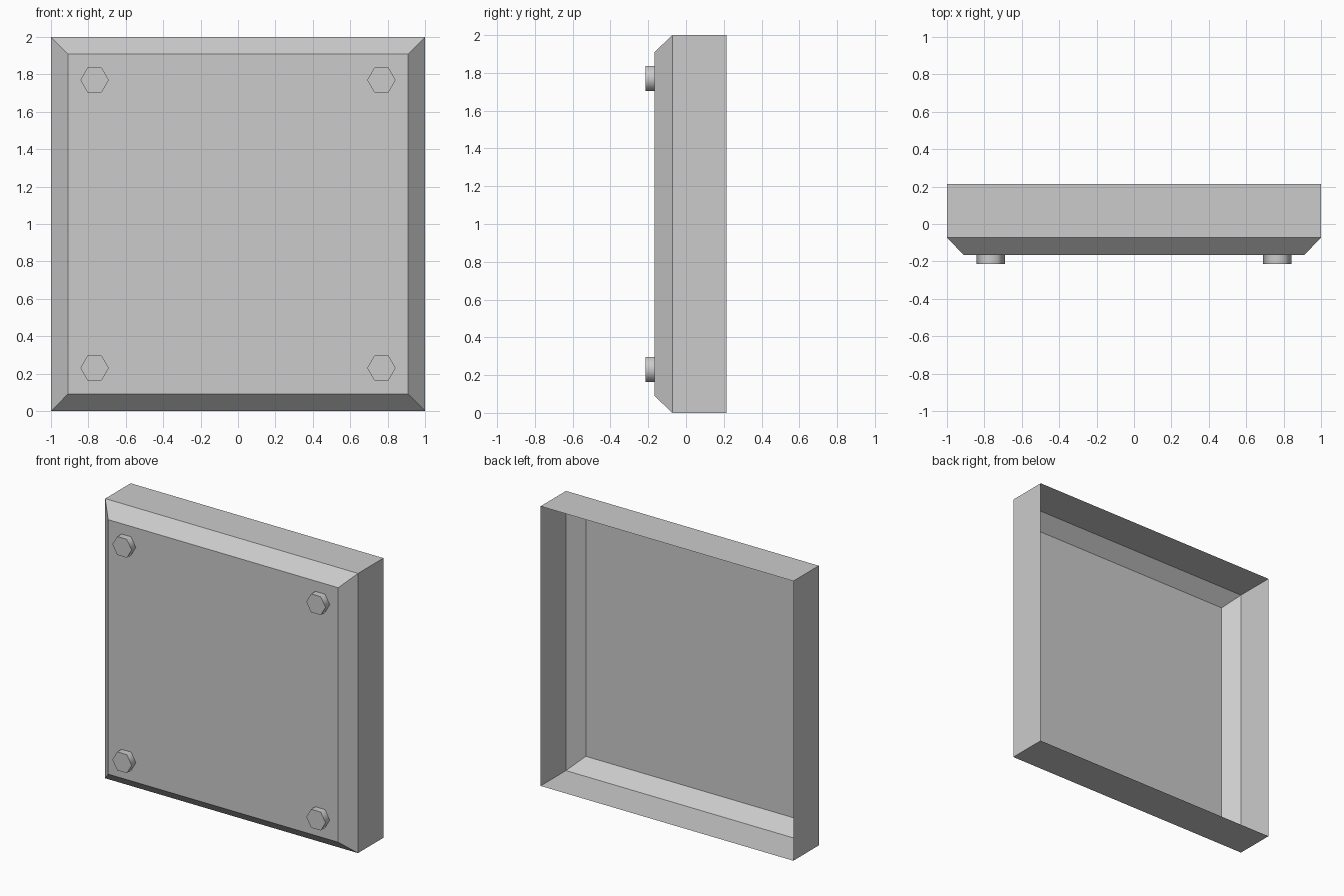
import bpy, bmesh, math
from mathutils import Matrix

if "Cube" in bpy.data.objects:
    bpy.data.objects.remove(bpy.data.objects["Cube"])

BACK, RIM, FRONT, BOLT_FRONT = 0.215, -0.072, -0.167, -0.215


def finish(bm, name):
    mesh = bpy.data.meshes.new(name)
    bm.to_mesh(mesh)
    bm.free()
    obj = bpy.data.objects.new(name, mesh)
    bpy.context.collection.objects.link(obj)
    return obj


# Open-backed panel: square loops from the back rim to the chamfered front
bm = bmesh.new()
loops = []
for half, y in ((1, BACK), (1, RIM), (0.91, FRONT)):
    loops.append([bm.verts.new((sx * half, y, 1 + sz * half))
                  for sx, sz in ((-1, -1), (1, -1), (1, 1), (-1, 1))])
for a, b in zip(loops, loops[1:]):
    for i in range(4):
        j = (i + 1) % 4
        bm.faces.new((a[i], a[j], b[j], b[i]))
bm.faces.new(loops[-1])
panel = finish(bm, "panel_shell")


# Hexagonal bolt heads, one in each corner
def bolt(name, x, z):
    bm = bmesh.new()
    place = (Matrix.Translation((x, (FRONT + BOLT_FRONT) / 2, z))
             @ Matrix.Rotation(math.pi / 2, 4, 'X') @ Matrix.Rotation(math.pi / 2, 4, 'Z'))
    bmesh.ops.create_cone(bm, cap_ends=True, segments=6, radius1=0.076, radius2=0.076,
                          depth=FRONT - BOLT_FRONT, matrix=place)
    # The base sits on the panel, so it stays open
    base = [f for f in bm.faces if f.calc_center_median().y > FRONT - 0.001]
    bmesh.ops.delete(bm, geom=base, context='FACES_ONLY')
    obj = finish(bm, name)
    bpy.ops.object.select_all(action='DESELECT')
    obj.select_set(True)
    bpy.context.view_layer.objects.active = obj
    bpy.ops.object.shade_smooth_by_angle(angle=math.radians(65))


for side, x in (("left", -0.767), ("right", 0.767)):
    for level, z in (("lower", 0.23), ("upper", 1.77)):
        bolt(f"bolt_{level}_{side}", x, z)
